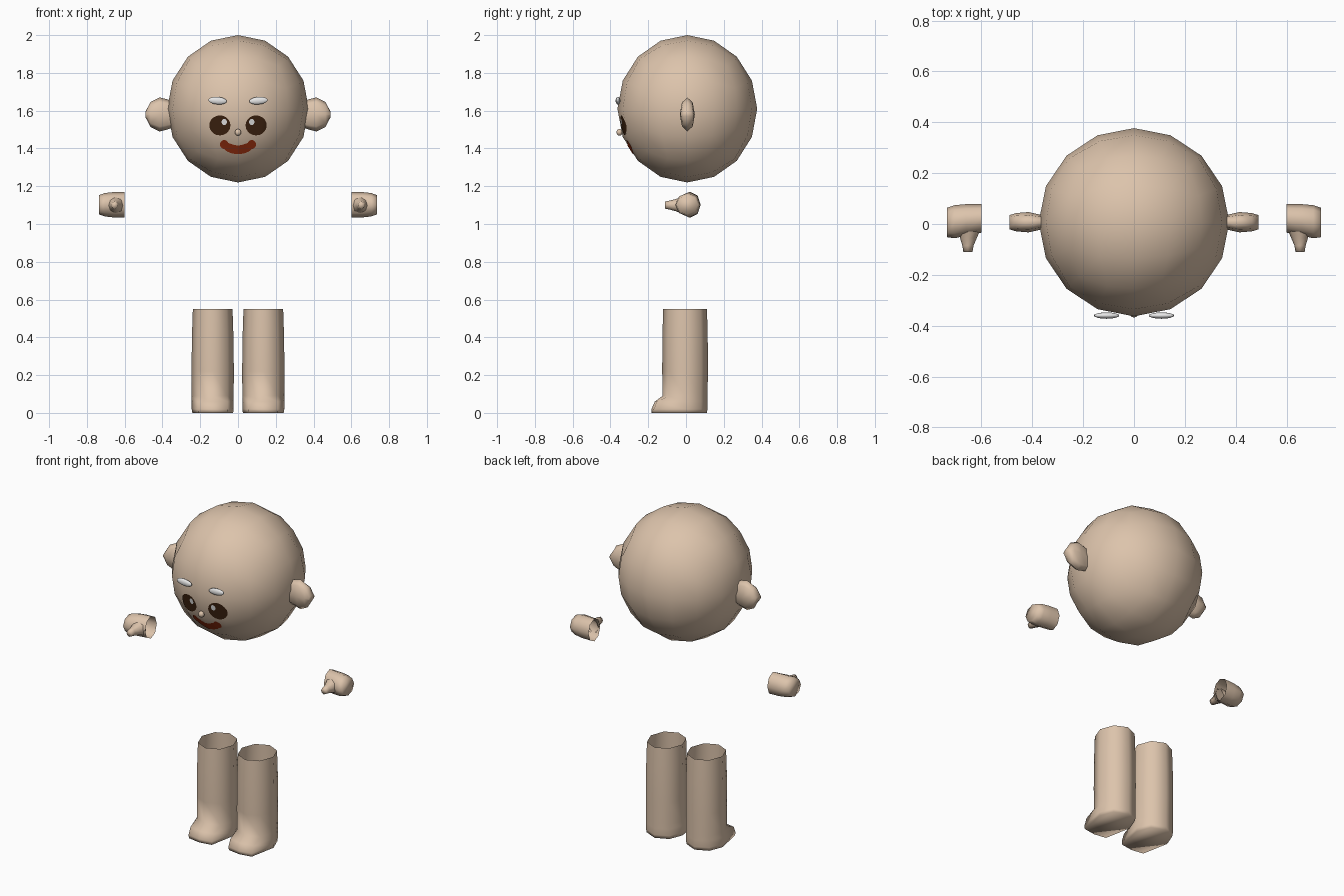
import bpy, bmesh, math
from mathutils import Vector
from mathutils.bvhtree import BVHTree

if "Cube" in bpy.data.objects:
    bpy.data.objects.remove(bpy.data.objects["Cube"])


def material(name, rgb):
    m = bpy.data.materials.new(name)
    m.diffuse_color = (*rgb, 1)
    m.use_nodes = True
    m.node_tree.nodes["Principled BSDF"].inputs["Base Color"].default_value = m.diffuse_color
    return m


SKIN = material("skin", (0.72, 0.55, 0.41))
BROWN = material("dark brown", (0.045, 0.016, 0.005))
WHITE = material("white", (0.80, 0.80, 0.80))
RED = material("orange red", (0.37, 0.035, 0.006))


def finish(name, bm, mat, fix=True):
    if fix:
        bmesh.ops.recalc_face_normals(bm, faces=bm.faces)
    for f in bm.faces:
        f.smooth = True
    me = bpy.data.meshes.new(name)
    bm.to_mesh(me)
    bm.free()
    me.materials.append(mat)
    ob = bpy.data.objects.new(name, me)
    bpy.context.collection.objects.link(ob)
    return ob


def loft(name, rings, mat, cap_start=False, cap_end=True):
    """Skin a tube through rings of points."""
    bm = bmesh.new()
    loops = [[bm.verts.new(p) for p in r] for r in rings]
    n = len(loops[0])
    for a, b in zip(loops, loops[1:]):
        for i in range(n):
            j = (i + 1) % n
            bm.faces.new((a[i], a[j], b[j], b[i]))
    if cap_start:
        bm.faces.new(loops[0])
    if cap_end:
        bm.faces.new(loops[-1])
    return finish(name, bm, mat)


def octagon(axis, at, c, r):
    """Eight points around a centre, in the plane across the given axis."""
    pts = []
    for i in range(8):
        a = i * math.pi / 4
        u, v = c[0] + r[0] * math.cos(a), c[1] + r[1] * math.sin(a)
        pts.append({"x": (at, u, v), "y": (u, at, v), "z": (u, v, at)}[axis])
    return pts


def ball(name, loc, size, mat, u=10, v=7, tilt=0):
    bm = bmesh.new()
    bmesh.ops.create_uvsphere(bm, u_segments=u, v_segments=v, radius=1)
    ob = finish(name, bm, mat)
    ob.location, ob.scale, ob.rotation_euler = loc, size, (0, tilt, 0)
    return ob


# Head: a cube with four divisions per side, rounded to a ball
bm = bmesh.new()
bmesh.ops.create_cube(bm, size=2)
bmesh.ops.subdivide_edges(bm, edges=bm.edges[:], cuts=3, use_grid_fill=True)
for v in bm.verts:
    d = Vector([math.tan(c * math.pi / 4) for c in v.co]).normalized()
    v.co = Vector((d.x * 0.375, d.y * 0.37 + 0.007, d.z * 0.39 + 1.61))
bmesh.ops.recalc_face_normals(bm, faces=bm.faces)
tree = BVHTree.FromBMesh(bm)
finish("head", bm, SKIN)


def on_face(x, z, lift):
    hit = tree.ray_cast(Vector((x, -2, z)), Vector((0, 1, 0)))[0]
    return (x, hit.y - lift, z)


def painted_disc(name, x, z, rx, rz, mat, lift):
    """Thin disc that follows the head."""
    bm = bmesh.new()
    n, k = 20, 4
    mid = bm.verts.new(on_face(x, z, lift))
    prev = None
    for j in range(1, k + 1):
        ring = []
        for i in range(n):
            a = 2 * math.pi * i / n
            ring.append(bm.verts.new(on_face(x + rx * j / k * math.cos(a),
                                             z + rz * j / k * math.sin(a), lift)))
        for i in range(n):
            m = (i + 1) % n
            if prev:
                bm.faces.new((prev[i], ring[i], ring[m], prev[m]))
            else:
                bm.faces.new((mid, ring[i], ring[m]))
        prev = ring
    return finish(name, bm, mat, fix=False)


# Mouth: a curved band that follows the head
bm = bmesh.new()
rows = []
for i in range(25):
    t = i / 12 - 1
    x, z = 0.078 * t, 1.393 + 0.030 * t * t
    half = 0.023 * max(0.3, 1 - abs(t) ** 8)
    d = Vector((0.078, 0.060 * t)).normalized()
    rows.append([bm.verts.new(on_face(x - d.y * s * half, z + d.x * s * half, 0.004))
                 for s in (-1, -0.33, 0.33, 1)])
for a, b in zip(rows, rows[1:]):
    for k in range(3):
        bm.faces.new((a[k], b[k], b[k + 1], a[k + 1]))
finish("mouth", bm, RED, fix=False)
for s in (-1, 1):
    painted_disc("mouth_corner", s * 0.073, 1.421, 0.022, 0.024, RED, 0.0045)

# Nose
ball("nose", (0, -0.352, 1.485), (0.018, 0.016, 0.018), SKIN)

for s, side in ((-1, "left"), (1, "right")):
    # Eyes with a light spot
    painted_disc(side + "_eye", s * 0.096, 1.522, 0.056, 0.053, BROWN, 0.004)
    painted_disc(side + "_eye_spot", s * 0.073, 1.54, 0.014, 0.017, WHITE, 0.006)

    # Eyebrows
    ball(side + "_eyebrow", (s * 0.108, -0.36, 1.653), (0.052, 0.013, 0.02), WHITE,
         tilt=-s * 0.08)

    # Ears: flat and rounded
    loft(side + "_ear", [octagon("x", s * x, (0.007, 1.58), r) for x, r in (
        (0.34, (0.028, 0.068)), (0.375, (0.031, 0.08)), (0.415, (0.04, 0.09)),
        (0.463, (0.036, 0.066)), (0.49, (0.028, 0.015)))], SKIN)

    # Hands: short tubes open towards the body
    loft(side + "_hand", [octagon("x", s * x, (y, 1.102), r) for x, y, r in (
        (0.60, 0.022, (0.056, 0.068)), (0.66, 0.016, (0.062, 0.067)),
        (0.705, 0.009, (0.065, 0.062)), (0.735, 0.006, (0.058, 0.051)))], SKIN)

    # Thumbs pointing forward
    loft(side + "_thumb", [octagon("y", y, (s * x, 1.1), r) for y, x, r in (
        (-0.02, 0.647, (0.044, 0.045)), (-0.055, 0.651, (0.033, 0.032)),
        (-0.085, 0.653, (0.022, 0.024)), (-0.11, 0.653, (0.018, 0.019)))], SKIN)

    # Legs: tubes open at the top, with a foot pushed forward
    rings = [octagon("z", z, (s * 0.134, -0.005), r) for z, r in (
        (0.55, (0.105, 0.116)), (0.40, (0.110, 0.120)), (0.22, (0.112, 0.121)),
        (0.09, (0.111, 0.119)), (0.06, (0.111, 0.119)), (0.02, (0.111, 0.119)),
        (0.0, (0.108, 0.115)))]
    for ring, front in zip(rings[4:], (-0.165, -0.183, -0.182)):
        for i, extra in ((5, 0.012), (6, 0), (7, 0.012)):
            ring[i] = (ring[i][0], front + extra, ring[i][2])
    loft(side + "_leg", rings, SKIN)
